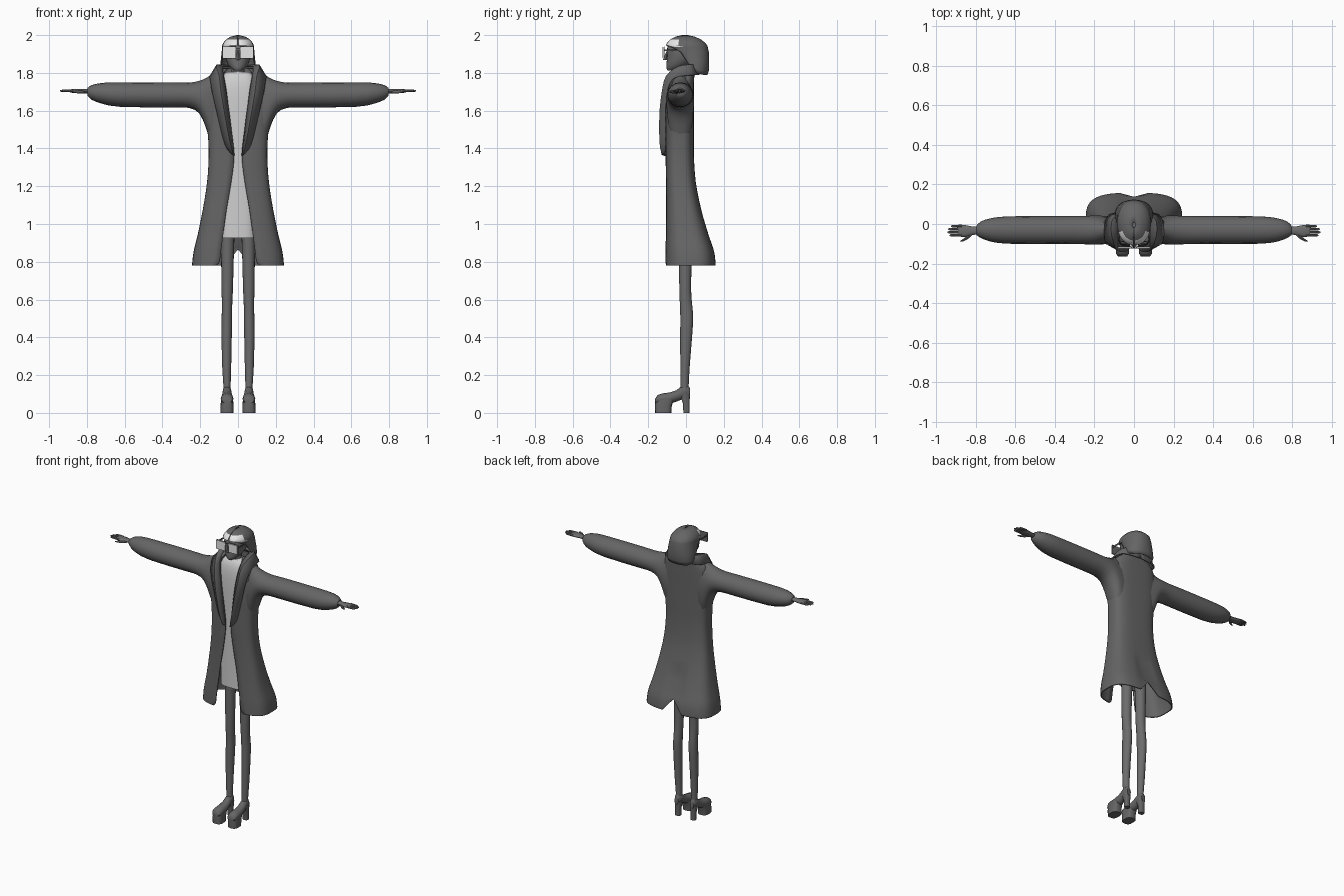
import bpy, bmesh, math
from mathutils import Vector


def material(name, v):
    m = bpy.data.materials.new(name)
    m.diffuse_color = (v, v, v, 1)
    return m


CLOTH = material("dark grey cloth", 0.13)
SKIN = material("mid grey skin", 0.15)
LIGHT = material("light grey shirt", 0.62)
WHITE = material("pale lens", 0.8)


def finish(name, bm, mats, mirror=False, thick=0, rule=None, angle=40):
    bmesh.ops.recalc_face_normals(bm, faces=bm.faces)
    if rule:
        for f in bm.faces:
            f.material_index = rule(f.calc_center_median())
    me = bpy.data.meshes.new(name)
    bm.to_mesh(me)
    bm.free()
    ob = bpy.data.objects.new(name, me)
    bpy.context.collection.objects.link(ob)
    for m in mats:
        me.materials.append(m)
    bpy.ops.object.select_all(action='DESELECT')
    ob.select_set(True)
    bpy.context.view_layer.objects.active = ob
    bpy.ops.object.shade_smooth_by_angle(angle=math.radians(angle))
    if thick:
        s = ob.modifiers.new("thickness", 'SOLIDIFY')
        s.thickness = thick
        s.offset = -1
    if mirror:
        ob.modifiers.new("mirror", 'MIRROR')
    return ob


def loft(name, rings, mats, closed=True, caps=True, **kw):
    bm = bmesh.new()
    rows = [[bm.verts.new(p) for p in r] for r in rings]
    n = len(rows[0])
    for a, b in zip(rows, rows[1:]):
        for i in range(n if closed else n - 1):
            j = (i + 1) % n
            bm.faces.new((a[i], a[j], b[j], b[i]))
    if closed and caps:
        bm.faces.new(rows[0])
        bm.faces.new(rows[-1])
    return finish(name, bm, mats, **kw)


def lerp_table(table, steps):
    """Smoothly resample rows of numbers (Catmull-Rom)."""
    out = []
    for i in range(len(table) - 1):
        p = [table[max(i - 1, 0)], table[i], table[i + 1], table[min(i + 2, len(table) - 1)]]
        for s in range(steps):
            t = s / steps
            out.append([0.5 * (2 * b + (c - a) * t + (2 * a - 5 * b + 4 * c - d) * t * t
                               + (3 * b - a - 3 * c + d) * t ** 3) for a, b, c, d in zip(*p)])
    return out + [list(table[-1])]


def power(v, e):
    return math.copysign(abs(v) ** e, v)


def ring(z, w, yf, yb, opening=0.0, n=2.0, seg=20, cx=0.0):
    """Horizontal rounded section; an opening leaves a gap at the front."""
    a0 = math.asin(min(1, max(opening, 0) / w) ** (n / 2)) if opening > 0 else 0
    cy, ry = (yf + yb) / 2, (yb - yf) / 2
    pts = []
    for i in range(seg + 1 if opening > 0 else seg):
        a = a0 + (2 * math.pi - 2 * a0) * i / seg
        pts.append((cx + w * power(math.sin(a), 2 / n), cy - ry * power(math.cos(a), 2 / n), z))
    return pts


def xring(x, zlo, zhi, yf, yb, seg=16):
    """Upright section across the x axis."""
    return [(x, (yf + yb) / 2 + (yb - yf) / 2 * math.cos(2 * math.pi * i / seg),
             (zlo + zhi) / 2 + (zhi - zlo) / 2 * math.sin(2 * math.pi * i / seg)) for i in range(seg)]


def box(name, lo, hi, mat, mirror=False, bevel=0):
    bm = bmesh.new()
    bmesh.ops.create_cube(bm, size=1)
    for v in bm.verts:
        v.co = [l + (c + .5) * (h - l) for c, l, h in zip(v.co, lo, hi)]
    if bevel:
        bmesh.ops.bevel(bm, geom=bm.edges[:], offset=bevel, segments=2, affect='EDGES')
    return finish(name, bm, [mat], mirror=mirror)


# Coat body: z, half width, front, back, half opening
coat = [(.78, .243, -.11, .157, .115), (.80, .242, -.11, .157, .098), (.86, .234, -.11, .148, .09),
        (.95, .212, -.108, .118, .078), (1.08, .186, -.106, .08, .06), (1.22, .164, -.106, .052, .036),
        (1.36, .155, -.108, .042, .02), (1.48, .16, -.108, .042, .032), (1.6, .172, -.108, .042, .048),
        (1.7, .168, -.105, .043, .06), (1.76, .155, -.095, .043, .07), (1.80, .115, -.075, .045, .075),
        (1.825, .075, -.04, .045, .055)]
rings = [ring(*r, n=3.2, seg=40) for r in lerp_table(coat, 3)]
# Pull the hem apart and up at the middle of the back for the vent
rings = [[(x, y - (.02 if y > .08 and abs(x) < .01 else 0),
           z + (max(0, .88 - z) * .85 if y > 0 and abs(x) < .012 else 0)) for x, y, z in r] for r in rings]
loft("coat_body", rings, [CLOTH], closed=False, thick=.006)

# Sleeves: x, low z, high z, front, back
sleeve = [(.10, 1.40, 1.805, -.09, .035), (.14, 1.42, 1.79, -.10, .04), (.17, 1.51, 1.772, -.104, .042),
          (.205, 1.585, 1.758, -.104, .042), (.26, 1.615, 1.748, -.102, .041), (.36, 1.617, 1.75, -.1, .04),
          (.62, 1.62, 1.75, -.1, .039), (.72, 1.637, 1.747, -.09, .03), (.775, 1.658, 1.735, -.07, .012),
          (.797, 1.68, 1.72, -.055, -.01)]
loft("sleeve", [xring(*r) for r in lerp_table(sleeve, 2)], [CLOTH], mirror=True)

# Lapel and collar: inner edge, ridge and outer edge along the path
lapel = [(.018, -.110, 1.36, .025, -.128, 1.365, .034, -.112, 1.37),
         (.026, -.112, 1.43, .042, -.140, 1.43, .07, -.110, 1.42),
         (.044, -.112, 1.58, .07, -.141, 1.58, .108, -.110, 1.57),
         (.062, -.108, 1.70, .09, -.128, 1.70, .135, -.105, 1.69),
         (.076, -.085, 1.79, .10, -.105, 1.785, .148, -.075, 1.765),
         (.08, -.035, 1.83, .115, -.04, 1.835, .15, -.02, 1.785),
         (.07, .025, 1.84, .10, .035, 1.845, .125, .05, 1.79),
         (0, .045, 1.84, 0, .06, 1.845, 0, .072, 1.79)]
loft("lapel_collar", [[r[0:3], r[3:6], r[6:9]] for r in lerp_table(lapel, 3)], [CLOTH],
     closed=False, mirror=True, thick=.006)

# Shirt
shirt = [(.925, .092, -.088, .04), (1.1, .095, -.088, .03), (1.35, .10, -.09, .025), (1.6, .11, -.095, .025),
         (1.72, .10, -.092, .025), (1.78, .085, -.078, .02), (1.805, .06, -.06, .015)]
loft("shirt", [ring(*r, n=3, seg=24) for r in lerp_table(shirt, 2)], [LIGHT])

# Neck and head
loft("neck", [ring(1.77, .042, -.065, .02), ring(1.81, .035, -.055, .02), ring(1.87, .035, -.055, .02)], [SKIN])
head = [(1.812, .018, -.098, -.06), (1.825, .036, -.104, -.02), (1.85, .056, -.103, .03), (1.89, .07, -.1, .06),
        (1.93, .074, -.1, .07), (1.965, .06, -.085, .06), (1.985, .03, -.05, .03)]
loft("head", [ring(*r, seg=24) for r in lerp_table(head, 2)], [SKIN])
bm = bmesh.new()
bmesh.ops.create_cone(bm, cap_ends=True, segments=4, radius1=.014, radius2=.004, depth=.045)
for v in bm.verts:
    v.co += Vector((0, -.1 - (.008 if v.co.z < 0 else 0), 1.892))
finish("nose", bm, [SKIN])

# Hair bob with a pale fringe band
hair = [(1.79, .09, -.01, .114, .089), (1.815, .096, -.025, .122, .092), (1.86, .092, -.045, .123, .086),
        (1.91, .087, -.08, .121, .078), (1.937, .085, -.106, .115, .060), (1.945, .084, -.107, .113, .004),
        (1.96, .077, -.1, .10, .003), (1.978, .062, -.083, .078, .002), (1.992, .038, -.055, .045, .001),
        (2.0, .006, -.02, .01, .0005)]
hair_rings = [[(x, y, z + (max(0, .09 - y) * .22 if z < 1.83 else 0)) for x, y, z in ring(*r, n=2.2, seg=32)]
              for r in hair]
loft("hair", hair_rings, [CLOTH, WHITE], closed=False, thick=.004,
     rule=lambda c: int(c.y < -.035 and 1.935 < c.z < 1.978))

# Glasses
box("lens", (.014, -.124, 1.878), (.08, -.118, 1.937), WHITE, True)
box("glasses_bridge", (-.016, -.123, 1.918), (.016, -.118, 1.932), CLOTH)
box("glasses_frame", (.011, -.1175, 1.875), (.083, -.114, 1.94), CLOTH, True)
box("glasses_arm", (.079, -.116, 1.915), (.083, -.01, 1.925), CLOTH, True)

# Hands
palm = [(.785, 1.692, 1.716, -.052, -.014), (.82, 1.692, 1.714, -.056, -.012), (.85, 1.692, 1.715, -.066, -.006),
        (.88, 1.695, 1.714, -.064, -.004), (.89, 1.698, 1.711, -.06, -.007)]
loft("palm", [xring(*r, seg=12) for r in palm], [SKIN], mirror=True)
for i, (y, tip) in enumerate([(-.057, .932), (-.042, .943), (-.026, .94), (-.011, .925)]):
    loft(f"finger_{i + 1}", [xring(x, 1.705 - r, 1.705 + r, y - r, y + r, 8)
                             for x, r in ((.87, .0075), (.91, .0068), (tip - .006, .0055), (tip, .002))],
         [SKIN], mirror=True)
loft("thumb", [xring(x, 1.70 - r, 1.70 + r, y - r, y + r, 8)
               for x, y, r in ((.815, -.045, .009), (.838, -.066, .009), (.86, -.08, .007), (.876, -.087, .003))],
     [SKIN], mirror=True)

# Legs: z, half width, front, back, centre x
leg = [(.08, .02, -.03, .016, .057), (.14, .019, -.03, .014, .058), (.25, .024, -.03, .02, .06),
       (.4, .027, -.031, .032, .06), (.5, .028, -.03, .038, .059), (.56, .027, -.032, .034, .058),
       (.65, .03, -.035, .027, .057), (.8, .033, -.038, .03, .056), (.96, .036, -.042, .034, .054)]
loft("leg", [ring(z, w, a, b, seg=16, cx=c) for z, w, a, b, c in lerp_table(leg, 2)], [SKIN], mirror=True)

# Platform shoes: upper runs along y as (y, low z, high z, half width)
upper = [(-.163, .05, .075, .024), (-.15, .045, .095, .032), (-.12, .045, .104, .034), (-.085, .048, .108, .032),
         (-.05, .06, .12, .027), (-.02, .072, .145, .024), (.008, .075, .15, .022), (.022, .08, .13, .014)]
loft("shoe_upper", [[(.058 + w * math.sin(math.pi * i / 6), y, (lo + hi) / 2 + (hi - lo) / 2 * math.cos(math.pi * i / 6))
                     for i in range(12)] for y, lo, hi, w in upper], [CLOTH], mirror=True)
loft("shoe_platform", [ring(0, .034, -.163, -.078, n=3, cx=.058), ring(.04, .034, -.164, -.075, n=3, cx=.058),
                       ring(.075, .032, -.162, -.06, n=3, cx=.058)], [CLOTH], mirror=True)
loft("shoe_heel", [ring(0, .018, -.014, .018, n=3, cx=.058), ring(.05, .018, -.016, .018, n=3, cx=.058),
                   ring(.1, .023, -.035, .022, n=3, cx=.058)], [CLOTH], mirror=True)
